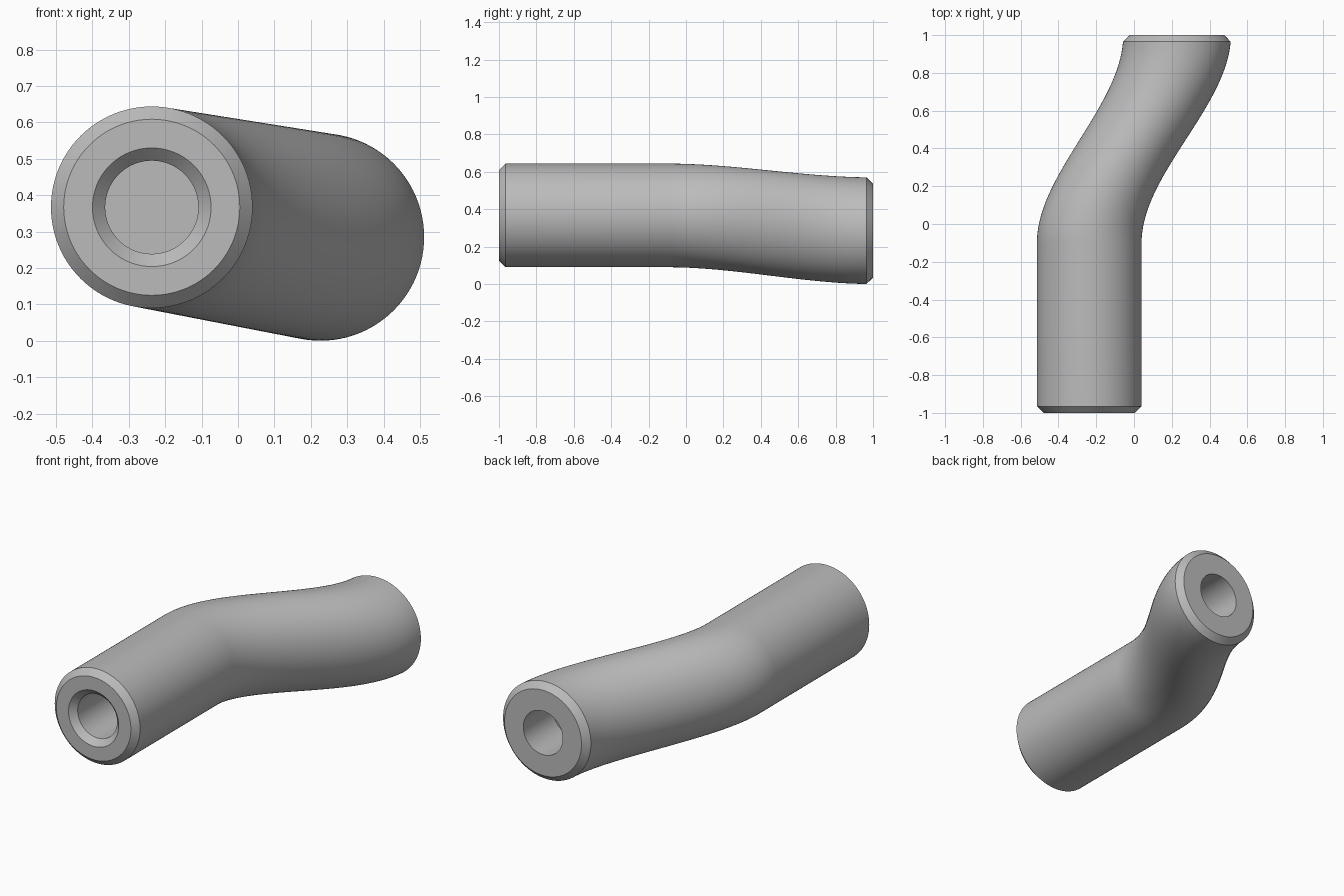
import bpy
import bmesh
from math import cos, sin, pi, radians

cube = bpy.data.objects.get("Cube")
if cube:
    bpy.data.objects.remove(cube, do_unlink=True)

SEGMENTS = 96
STEPS = 48
FRONT, BACK, BEND = -1.0, 1.0, -0.1
FRONT_C, BACK_C = (-0.237, 0.367), (0.228, 0.285)
FRONT_R, BACK_R = 0.277, 0.285
CHAMFER = 0.035
HOLE_R = 0.128


def section(y):
    """Centre and radius of the tube at y: straight, then an S-bend."""
    t = min(max((y - BEND) / (BACK - BEND), 0), 1)
    s = t * t * (3 - 2 * t)
    x, z = (a + (b - a) * s for a, b in zip(FRONT_C, BACK_C))
    return x, z, FRONT_R + (BACK_R - FRONT_R) * s


# Rings from the floor of the front socket, over the outside, to the back socket
fx, fz = FRONT_C
bx, bz = BACK_C
rings = [
    (fx, fz, HOLE_R, FRONT + 0.32),
    (fx, fz, HOLE_R, FRONT + CHAMFER),
    (fx, fz, HOLE_R + CHAMFER, FRONT),
    (fx, fz, FRONT_R - CHAMFER, FRONT),
    (fx, fz, FRONT_R, FRONT + CHAMFER),
]
bend_end = BACK - CHAMFER
for i in range(STEPS + 1):
    y = BEND + (bend_end - BEND) * i / STEPS
    rings.append((*section(y), y))
rings += [
    (bx, bz, BACK_R - CHAMFER, BACK),
    (bx, bz, HOLE_R, BACK),
    (bx, bz, HOLE_R, BACK - 0.275),
]

# Skin the rings
bm = bmesh.new()
loops = []
for x, z, r, y in rings:
    angles = [2 * pi * k / SEGMENTS for k in range(SEGMENTS)]
    loops.append([bm.verts.new((x + r * cos(a), y, z + r * sin(a))) for a in angles])
for a, b in zip(loops, loops[1:]):
    for k in range(SEGMENTS):
        n = (k + 1) % SEGMENTS
        bm.faces.new((a[k], a[n], b[n], b[k]))
bm.faces.new(loops[0])
bm.faces.new(loops[-1])
bmesh.ops.recalc_face_normals(bm, faces=bm.faces)

mesh = bpy.data.meshes.new("bent_tube")
bm.to_mesh(mesh)
bm.free()
tube = bpy.data.objects.new("bent_tube", mesh)
bpy.context.collection.objects.link(tube)

# Plain grey
grey = bpy.data.materials.new("grey")
grey.use_nodes = True
colour = (0.5, 0.5, 0.5, 1)
grey.diffuse_color = colour
grey.node_tree.nodes["Principled BSDF"].inputs["Base Color"].default_value = colour
mesh.materials.append(grey)

bpy.ops.object.select_all(action="DESELECT")
tube.select_set(True)
bpy.context.view_layer.objects.active = tube
bpy.ops.object.shade_smooth_by_angle(angle=radians(30))
